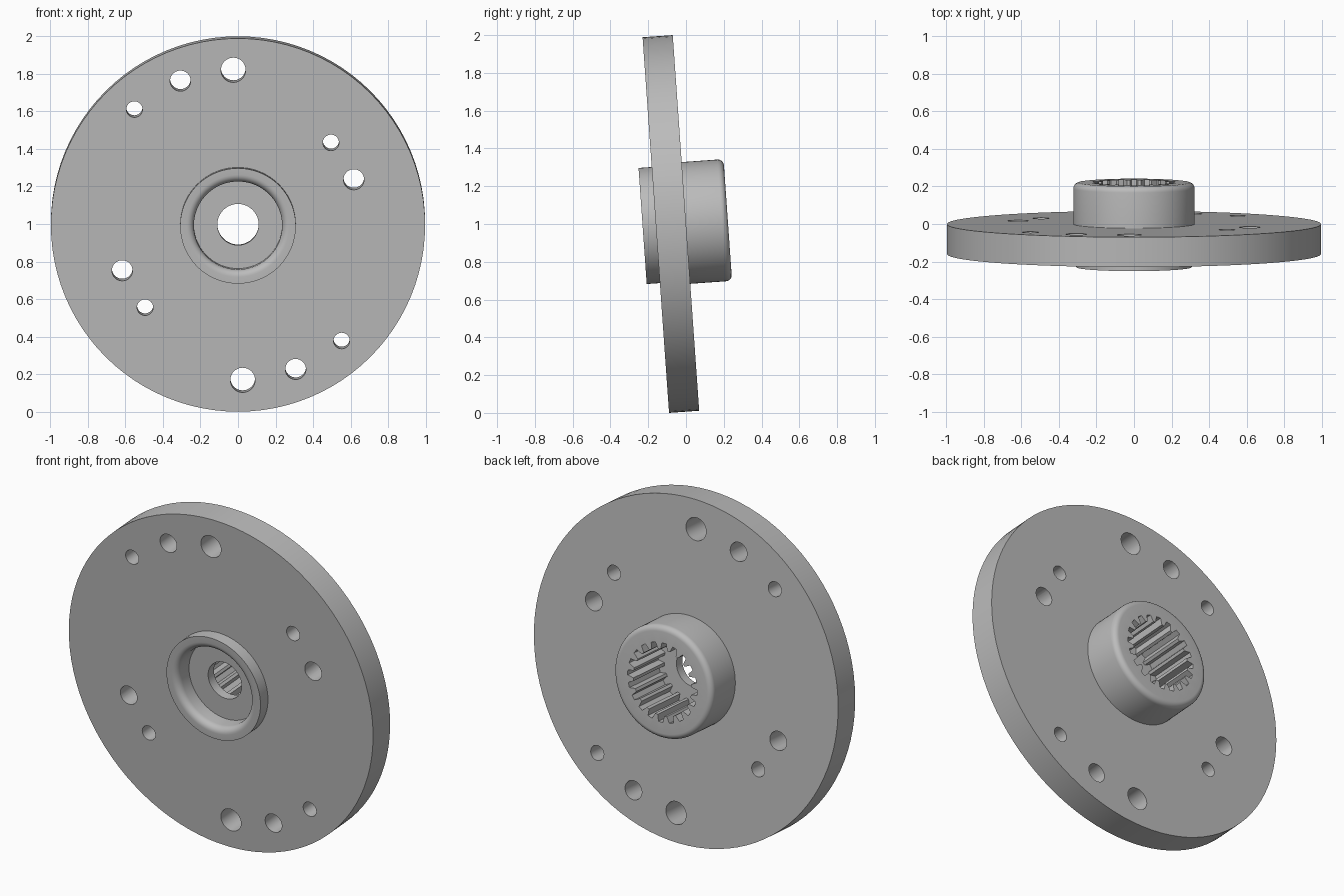
import bpy, bmesh
from math import sin, cos, pi, radians
from mathutils import Matrix

if "Cube" in bpy.data.objects:
    bpy.data.objects.remove(bpy.data.objects["Cube"], do_unlink=True)

SEGMENTS = 96
TILT = radians(4.03)

steel = bpy.data.materials.new("grey steel")
steel.use_nodes = True
grey = (0.5, 0.5, 0.5, 1)
steel.diffuse_color = grey
steel.node_tree.nodes["Principled BSDF"].inputs["Base Color"].default_value = grey


def finish(name, bm):
    bmesh.ops.recalc_face_normals(bm, faces=bm.faces)
    mesh = bpy.data.meshes.new(name)
    bm.to_mesh(mesh)
    bm.free()
    mesh.materials.append(steel)
    obj = bpy.data.objects.new(name, mesh)
    bpy.context.collection.objects.link(obj)
    return obj


def lathe(name, profile):
    """Revolve a closed (radius, height) loop about z."""
    bm = bmesh.new()
    rings = []
    for i in range(SEGMENTS):
        a = 2 * pi * i / SEGMENTS
        rings.append([bm.verts.new((r * cos(a), r * sin(a), z)) for r, z in profile])
    n = len(profile)
    for i in range(SEGMENTS):
        p, q = rings[i], rings[(i + 1) % SEGMENTS]
        for j in range(n):
            k = (j + 1) % n
            bm.faces.new((p[j], q[j], q[k], p[k]))
    return finish(name, bm)


def arc(r, z, radius, start, end, steps=6):
    angles = [radians(start + (end - start) * i / steps) for i in range(steps + 1)]
    return [(r + radius * cos(a), z + radius * sin(a)) for a in angles]


def prism(bm, outline, z0, z1):
    """Extrude a flat outline from z0 to z1."""
    face = bm.faces.new([bm.verts.new((x, y, z0)) for x, y in outline])
    top = bmesh.ops.extrude_face_region(bm, geom=[face])["geom"]
    verts = [v for v in top if isinstance(v, bmesh.types.BMVert)]
    bmesh.ops.translate(bm, verts=verts, vec=(0, 0, z1 - z0))


def circle(x, y, r, n=40):
    return [(x + r * cos(2 * pi * i / n), y + r * sin(2 * pi * i / n)) for i in range(n)]


# Disc with rear hub, front collar, front recess and centre hole
profile = [(0.11, -0.043), (0.235, -0.043)]
profile += arc(0.273, -0.112, 0.038, 180, 270)
profile += [(0.308, -0.15), (0.308, -0.08), (0.9968, -0.08), (0.9968, 0.08), (0.323, 0.08)]
profile += arc(0.291, 0.27, 0.032, 0, 90)
profile += [(0.11, 0.302)]
flange = lathe("hub_flange", profile)

# Mounting holes: each repeats half a turn around the axis
cut = bmesh.new()
holes = [(-0.025, 0.828, 0.066), (-0.307, 0.77, 0.055), (-0.552, 0.618, 0.043),
         (0.495, 0.44, 0.043), (0.617, 0.243, 0.055)]
for x, up, r in holes:
    for s in (1, -1):
        prism(cut, circle(s * x, -s * up, r), -0.2, 0.2)

# Splined bore, open at the rear
TEETH = 20
ROOT, TIP = 0.228, 0.19
spline = []
for i in range(TEETH):
    for r, f in ((TIP, -0.36), (ROOT, -0.2), (ROOT, 0.2), (TIP, 0.36)):
        a = 2 * pi * (i + f) / TEETH
        spline.append((r * cos(a), r * sin(a)))
prism(cut, spline, 0.012, 0.4)
cutter = finish("hole_cutter", cut)
cutter.hide_render = True

mod = flange.modifiers.new("holes", "BOOLEAN")
mod.operation = "DIFFERENCE"
mod.solver = "EXACT"
mod.object = cutter
bpy.ops.object.select_all(action="DESELECT")
bpy.context.view_layer.objects.active = flange
flange.select_set(True)
bpy.ops.object.modifier_apply(modifier=mod.name)
bpy.data.objects.remove(cutter, do_unlink=True)

# Stand the disc up with its slight forward lean
flange.data.transform(Matrix.Translation((0, -0.08, 1.0)) @ Matrix.Rotation(TILT - pi / 2, 4, "X"))
bpy.ops.object.shade_smooth_by_angle(angle=radians(30))
